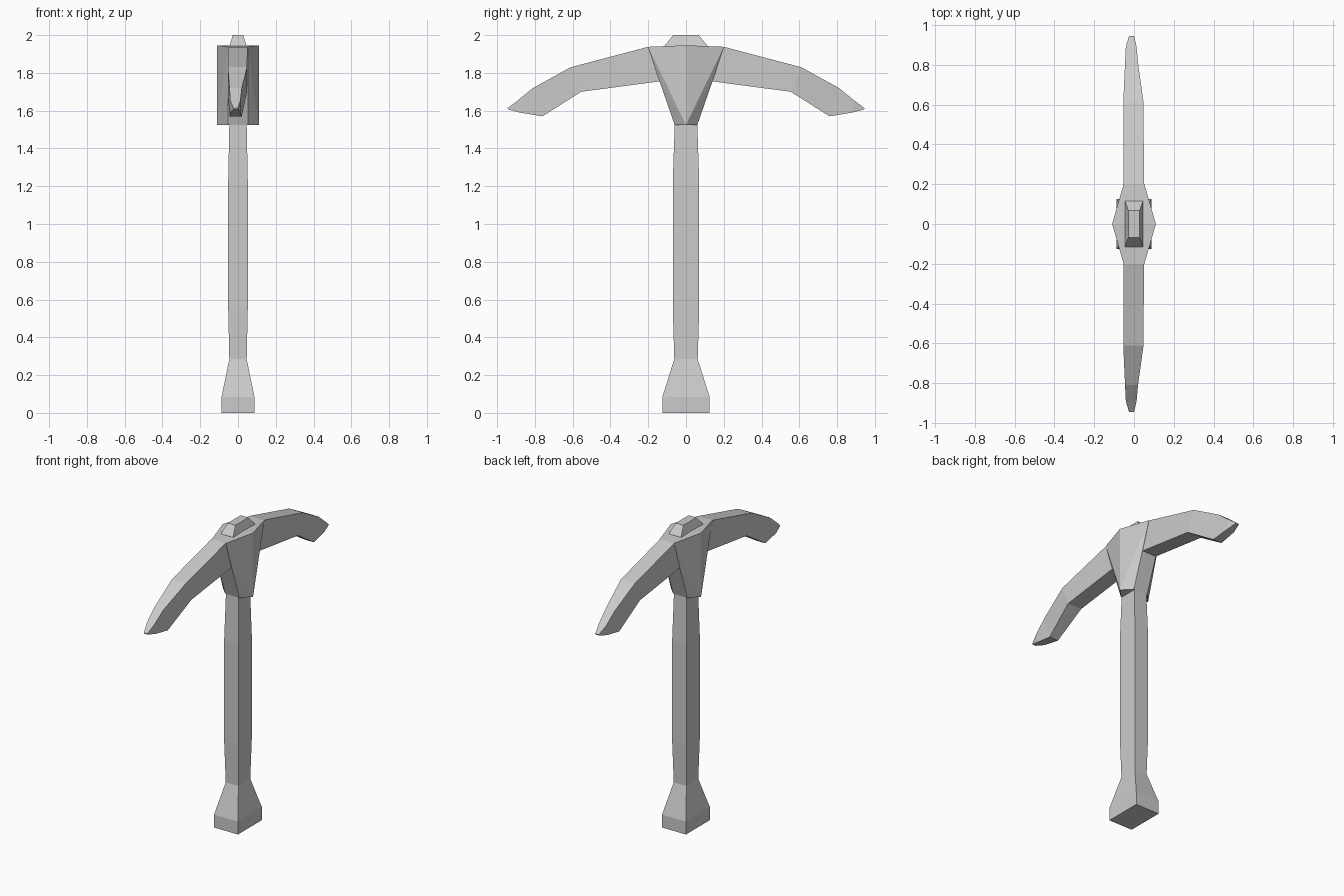
import bpy, bmesh

if "Cube" in bpy.data.objects:
    bpy.data.objects.remove(bpy.data.objects["Cube"])


def finish(bm, name):
    bmesh.ops.recalc_face_normals(bm, faces=bm.faces)
    mesh = bpy.data.meshes.new(name)
    bm.to_mesh(mesh)
    bm.free()
    ob = bpy.data.objects.new(name, mesh)
    bpy.context.collection.objects.link(ob)
    return ob


def loft(name, rings):
    """Join equal four-point rings into a capped solid."""
    bm = bmesh.new()
    loops = [[bm.verts.new(p) for p in r] for r in rings]
    for a, b in zip(loops, loops[1:]):
        for i in range(4):
            j = (i + 1) % 4
            bm.faces.new((a[i], a[j], b[j], b[i]))
    bm.faces.new(loops[0])
    bm.faces.new(loops[-1])
    return finish(bm, name)


# Handle with flared foot and wedge cap: z, half width x, half depth y
handle = [(0, .087, .125), (.085, .087, .125), (.285, .046, .062),
          (.56, .052, .07), (1.22, .052, .07), (1.525, .046, .06),
          (1.9, .045, .06), (1.943, .045, .115), (2.0, .028, .067)]
loft("handle", [[(-x, -y, z), (x, -y, z), (x, y, z), (-x, y, z)]
                for z, x, y in handle])

# Faceted socket where the head meets the handle
bm = bmesh.new()
for sx in (-1, 1):
    for y, z, x in ((0, 1.946, .11), (0, 1.525, .11), (.2, 1.938, .052),
                    (.14, 1.755, .052), (.06, 1.525, .052)):
        for sy in ((1, -1) if y else (1,)):
            bm.verts.new((sx * x, sy * y, z))
bmesh.ops.convex_hull(bm, input=bm.verts)
finish(bm, "head_socket")

# Two curved picks: top (y, z), bottom (y, z), left x, right x
pick = [((.2, 1.938), (.14, 1.755), -.054, .05),
        ((.61, 1.83), (.555, 1.70), -.054, .048),
        ((.81, 1.72), (.76, 1.57), -.045, .02),
        ((.89, 1.655), (.88, 1.59), -.041, .013),
        ((.945, 1.613), (.943, 1.607), -.025, 0)]
for name, s in (("front_pick", -1), ("back_pick", 1)):
    loft(name, [[(l, s * t[0], t[1]), (r, s * t[0], t[1]),
                 (r, s * b[0], b[1]), (l, s * b[0], b[1])]
                for t, b, l, r in pick])
